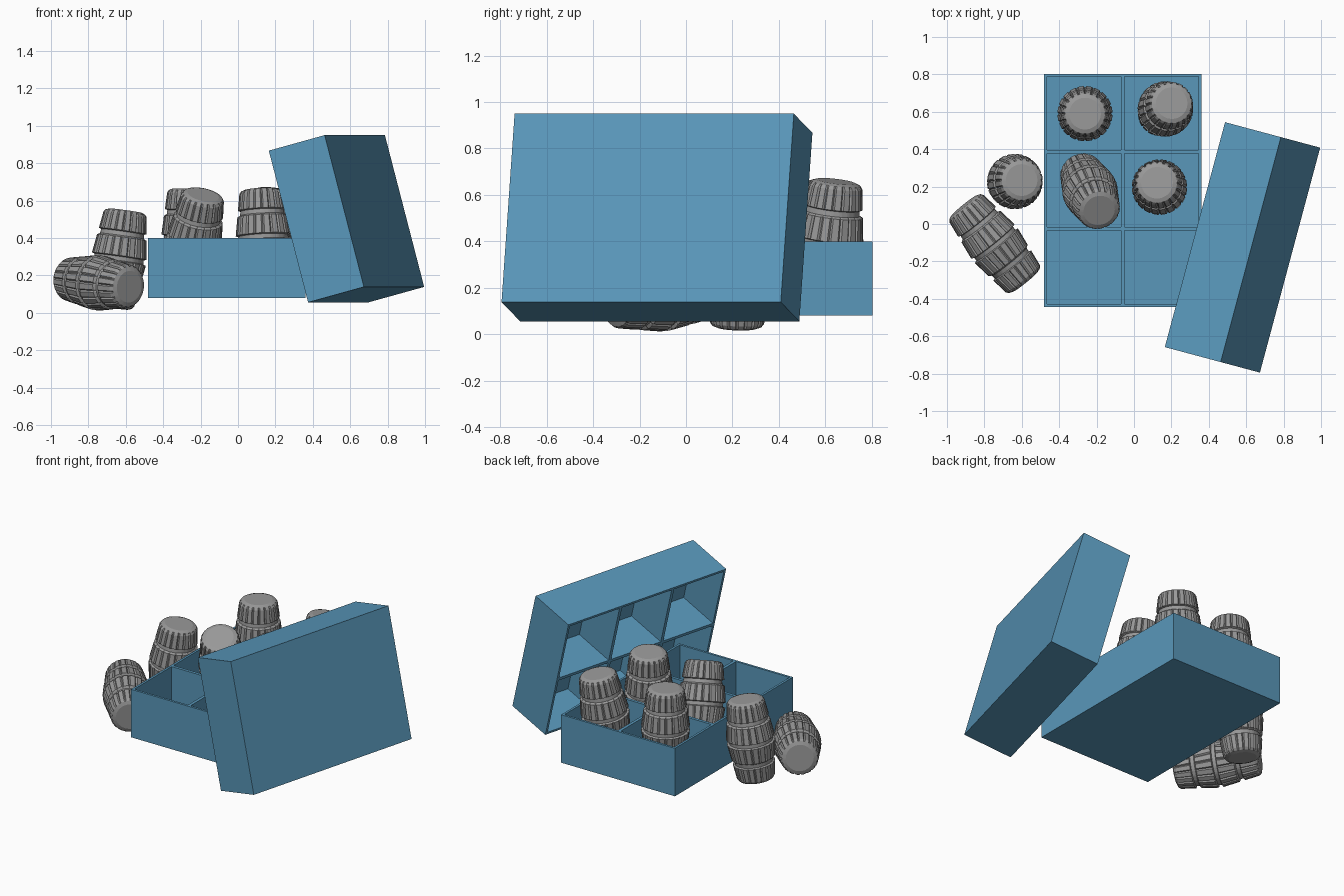
import bpy, bmesh, math
from mathutils import Vector, Matrix

if "Cube" in bpy.data.objects:
    bpy.data.objects.remove(bpy.data.objects["Cube"])


def material(name, rgb):
    m = bpy.data.materials.new(name)
    m.diffuse_color = (*rgb, 1)
    m.use_nodes = True
    m.node_tree.nodes["Principled BSDF"].inputs["Base Color"].default_value = m.diffuse_color
    return m


BLUE = material("steel blue", (0.10, 0.31, 0.49))
GRAY = material("gray", (0.32, 0.32, 0.32))


def finish(bm, name, mat):
    bmesh.ops.remove_doubles(bm, verts=bm.verts, dist=1e-5)
    bmesh.ops.recalc_face_normals(bm, faces=bm.faces)
    me = bpy.data.meshes.new(name)
    bm.to_mesh(me)
    bm.free()
    me.materials.append(mat)
    return me


def place(name, mesh, matrix):
    ob = bpy.data.objects.new(name, mesh)
    bpy.context.collection.objects.link(ob)
    ob.matrix_world = matrix


# Crate: open tray with 2 x 3 pockets, opening towards local +z
def cell_lines(size, count, wall=0.015, divider=0.02):
    cell = (size - 2 * wall - (count - 1) * divider) / count
    lines, pos = [-size / 2], -size / 2 + wall
    for _ in range(count):
        lines += [pos, pos + cell]
        pos += cell + divider
    return lines + [size / 2]


def crate_mesh(w=0.84, d=1.245, h=0.32, floor=0.035):
    bm = bmesh.new()
    xs, ys = cell_lines(w, 2), cell_lines(d, 3)

    def quad(*pts):
        bm.faces.new([bm.verts.new(p) for p in pts])

    def wall(a, b, z0, z1):
        quad((*a, z0), (*b, z0), (*b, z1), (*a, z1))

    for i in range(len(xs) - 1):
        for j in range(len(ys) - 1):
            c = [(xs[i], ys[j]), (xs[i + 1], ys[j]),
                 (xs[i + 1], ys[j + 1]), (xs[i], ys[j + 1])]
            pocket = i % 2 and j % 2
            quad(*[(*p, floor if pocket else h) for p in c])
            quad(*[(*p, 0) for p in c])
            border = (j == 0, i == len(xs) - 2, j == len(ys) - 2, i == 0)
            for k in range(4):
                if pocket:
                    wall(c[k], c[(k + 1) % 4], floor, h)
                elif border[k]:
                    wall(c[k], c[(k + 1) % 4], 0, h)
    return finish(bm, "crate", BLUE)


crate = crate_mesh()
place("flat_crate", crate, Matrix.Translation((-0.06, 0.18, 0.08)))
rot = Matrix.Rotation(math.radians(-15), 4, 'Z') @ Matrix.Rotation(math.radians(-105), 4, 'Y')
place("tilted_crate", crate,
      Matrix.Translation((0.58, -0.125, 0.5025)) @ rot @ Matrix.Translation((0, 0, -0.16)))


# Barrel: four fluted bands with recessed hoops between them
def barrel_mesh(staves=20):
    bulge = lambda z: 0.15 - 0.033 * abs(z) / 0.24
    # (height, radius, flute depth) for the upper half
    half = [(0.262, 0.085, 0), (0.254, 0.107, 0), (0.240, bulge(0.24), 0.008),
            (0.152, bulge(0.152), 0.008), (0.147, 0.116, 0), (0.124, 0.119, 0),
            (0.116, bulge(0.116), 0.008), (0.016, bulge(0.016), 0.008), (0.011, 0.133, 0)]
    rings = half + [(-z, r, f) for z, r, f in reversed(half)]
    bm = bmesh.new()
    loops = []
    for z, r, f in rings:
        loop = []
        for s in range(staves):
            for t, cut in ((0, 1), (0.17, 0), (0.83, 0)):
                a = (s + t) * math.tau / staves
                q = r - f * cut
                loop.append(bm.verts.new((q * math.cos(a), q * math.sin(a), z)))
        loops.append(loop)
    n = staves * 3
    for a, b in zip(loops, loops[1:]):
        for k in range(n):
            bm.faces.new((a[k], a[(k + 1) % n], b[(k + 1) % n], b[k]))
    bm.faces.new(loops[0])
    bm.faces.new(loops[-1])
    return finish(bm, "barrel", GRAY)


barrel = barrel_mesh()
# centre and axis direction of each barrel
barrels = {
    "barrel_back_left": ((-0.262, 0.59, 0.403), (0, 0, 1)),
    "barrel_back_right": ((0.168, 0.615, 0.40), (0.13, 0.12, 1)),
    "barrel_middle_left": ((-0.235, 0.175, 0.395), (0.19, -0.40, 0.92)),
    "barrel_middle_right": ((0.136, 0.197, 0.40), (-0.05, 0.09, 1)),
    "barrel_outside_standing": ((-0.637, 0.227, 0.287), (0.14, 0.03, 1)),
    "barrel_outside_lying": ((-0.745, -0.105, 0.16), (0.627, -0.78, -0.08)),
}
for name, (pos, axis) in barrels.items():
    turn = Vector((0, 0, 1)).rotation_difference(Vector(axis)).to_matrix().to_4x4()
    place(name, barrel, Matrix.Translation(pos) @ turn)
